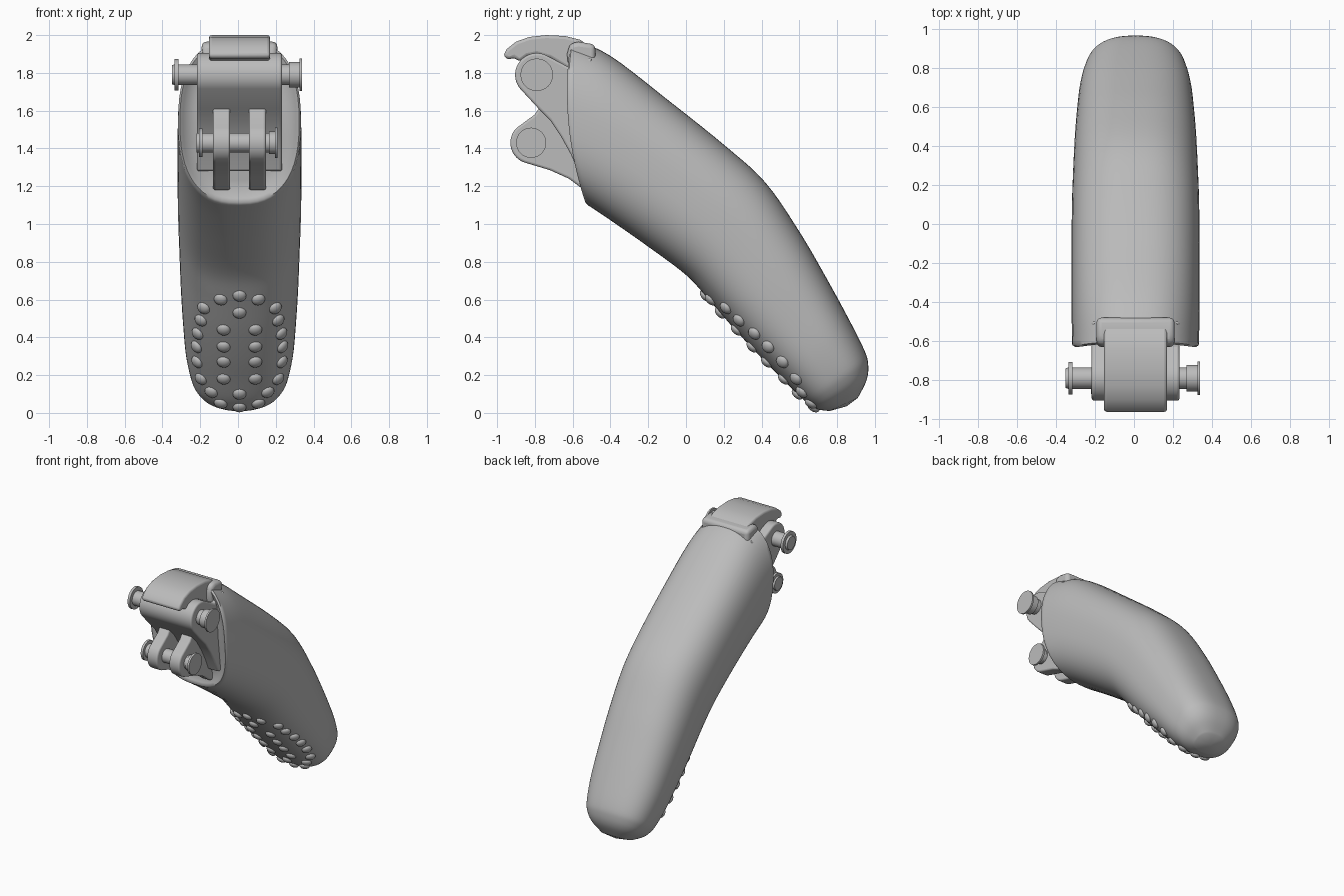
import bpy, bmesh, math
from mathutils import Vector
from mathutils.bvhtree import BVHTree

cube = bpy.data.objects.get("Cube")
if cube:
    bpy.data.objects.remove(cube, do_unlink=True)

CX = 0.008  # slight sideways offset of the symmetry plane

grey = bpy.data.materials.new("plain_grey")
grey.use_nodes = True
grey.diffuse_color = (0.5, 0.5, 0.5, 1)
grey.node_tree.nodes["Principled BSDF"].inputs["Base Color"].default_value = (0.5, 0.5, 0.5, 1)


def finish(name, bm, bevel=0.0, angle=35):
    bmesh.ops.recalc_face_normals(bm, faces=bm.faces)
    mesh = bpy.data.meshes.new(name)
    bm.to_mesh(mesh)
    bm.free()
    obj = bpy.data.objects.new(name, mesh)
    bpy.context.collection.objects.link(obj)
    mesh.materials.append(grey)
    if bevel:
        mod = obj.modifiers.new("soft_edges", 'BEVEL')
        mod.width, mod.segments = bevel, 3
        mod.limit_method, mod.angle_limit = 'ANGLE', math.radians(40)
    bpy.ops.object.select_all(action='DESELECT')
    obj.select_set(True)
    bpy.context.view_layer.objects.active = obj
    bpy.ops.object.shade_smooth_by_angle(angle=math.radians(angle))
    return obj


def spline(points, steps):
    """Catmull-Rom interpolation of equal-length tuples."""
    pts = [points[0]] + points + [points[-1]]
    out = []
    for a, b, c, d in zip(pts, pts[1:], pts[2:], pts[3:]):
        for k in range(steps):
            t = k / steps
            out.append([0.5 * (2*q + (r - p)*t + (2*p - 5*q + 4*r - s)*t*t
                               + (3*q - p - 3*r + s)*t**3)
                        for p, q, r, s in zip(a, b, c, d)])
    return out + [list(points[-1])]


# Finger body: lower y, lower z, upper y, upper z, half width, bow of the section
sections = [
    (-.52, 1.10, -.60, 1.98, .325, .055),
    (-.40, 1.02, -.40, 1.89, .328, .03),
    (-.20, .88, -.10, 1.66, .328, 0),
    (.00, .73, .20, 1.42, .326, 0),
    (.12, .60, .42, 1.22, .32, 0),
    (.26, .44, .60, .96, .312, 0),
    (.40, .29, .74, .72, .30, 0),
    (.52, .17, .86, .50, .285, 0),
    (.61, .08, .945, .33, .258, 0),
    (.66, .04, .965, .25, .23, 0),
    (.70, .018, .955, .17, .185, 0),
    (.76, .01, .91, .08, .11, 0),
]
SEG = 56


def section_ring(bm, sec, scale=1.0, push=0.0, power=2.5):
    ly, lz, uy, uz, width, bow = sec
    verts = []
    for i in range(SEG):
        a = 2 * math.pi * i / SEG
        u, v = (scale * math.copysign(abs(f) ** (2 / power), f) for f in (math.cos(a), math.sin(a)))
        y = (ly + uy) / 2 + v * (uy - ly) / 2 - bow * (1 - v * v) + push
        verts.append(bm.verts.new((CX + u * width, y, (lz + uz) / 2 + v * (uz - lz) / 2)))
    return verts


bm = bmesh.new()
first = sections[0]
rings = [section_ring(bm, first, s, p) for s, p in ((.3, .04), (.7, .04), (.84, .03), (.92, .005), (.97, -.008))]
rings += [section_ring(bm, s) for s in spline(sections, 5)]
for r0, r1 in zip(rings, rings[1:]):
    for i in range(SEG):
        j = (i + 1) % SEG
        bm.faces.new((r0[i], r0[j], r1[j], r1[i]))
bm.faces.new(rings[0])
tip = bm.verts.new((CX, .85, .035))
for i in range(SEG):
    bm.faces.new((rings[-1][i], rings[-1][(i + 1) % SEG], tip))
bmesh.ops.recalc_face_normals(bm, faces=bm.faces)
surface = BVHTree.FromBMesh(bm)
finish("finger_body", bm, angle=60)


# Side profiles extruded across x
def extrude_profile(name, profile, x0, x1, bevel):
    bm = bmesh.new()
    face = bm.faces.new([bm.verts.new((x0, y, z)) for y, z in profile])
    ext = bmesh.ops.extrude_face_region(bm, geom=[face])
    moved = [g for g in ext["geom"] if isinstance(g, bmesh.types.BMVert)]
    bmesh.ops.translate(bm, verts=moved, vec=(x1 - x0, 0, 0))
    return finish(name, bm, bevel)


def arc(cy, cz, r, start, end, n=16):
    angles = [math.radians(start + (end - start) * k / n) for k in range(n + 1)]
    return [(cy + r * math.cos(a), cz + r * math.sin(a)) for a in angles]


UPPER, LOWER = (-.79, 1.79), (-.82, 1.43)

hinge = arc(*UPPER, .115, 60, 220) + [(-.78, 1.61), (-.72, 1.55), (-.66, 1.46), (-.61, 1.37),
                                      (-.57, 1.28), (-.50, 1.28), (-.50, 1.88), (-.62, 1.83)]
extrude_profile("hinge_block", hinge, CX - .225, CX + .225, .012)

lug = arc(*LOWER, .11, 135, 255) + [(-.72, 1.285), (-.62, 1.24), (-.54, 1.18), (-.48, 1.18),
                                    (-.48, 1.55), (-.72, 1.66), (-.78, 1.61), (-.80, 1.58)]
for side, x in (("right", -.095), ("left", .095)):
    extrude_profile(side + "_lug", lug, CX + x - .045, CX + x + .045, .012)

cap = [(-.48, 1.92), (-.56, 1.975), (-.64, 1.995), (-.74, 2.0), (-.83, 1.99), (-.90, 1.965),
       (-.95, 1.925), (-.968, 1.89), (-.94, 1.87), (-.91, 1.88), (-.88, 1.86), (-.84, 1.89),
       (-.79, 1.90), (-.72, 1.88), (-.62, 1.82), (-.48, 1.78)]
extrude_profile("hooked_cap", cap, CX - .162, CX + .162, .02)

# Flared root that blends the cap into the body
root = [(-.48, 1.95), (-.57, 1.965), (-.615, 1.955), (-.63, 1.90), (-.62, 1.80), (-.48, 1.75)]
extrude_profile("cap_root", root, CX - .20, CX + .20, .025)


# Pins: turned profiles of (x, radius) around the hinge axes
def turned_pin(name, centre, profile):
    bm = bmesh.new()
    n, rings = 32, []
    for x, r in profile:
        rings.append([bm.verts.new((x, centre[0] + r * math.cos(2 * math.pi * k / n),
                                    centre[1] + r * math.sin(2 * math.pi * k / n))) for k in range(n)])
    for a, b in zip(rings, rings[1:]):
        for k in range(n):
            bm.faces.new((a[k], a[(k + 1) % n], b[(k + 1) % n], b[k]))
    bm.faces.new(rings[0])
    bm.faces.new(rings[-1])
    finish(name, bm)


turned_pin("upper_pin", UPPER, [(-.35, .05), (-.335, .055), (-.335, .083), (-.315, .083), (-.315, .055),
                                (.27, .055), (.27, .068), (.325, .068), (.325, .086), (.338, .086)])
turned_pin("lower_pin", LOWER, [(-.22, .05), (-.207, .052), (-.207, .075), (-.188, .075), (-.188, .052),
                                (.165, .052), (.165, .06), (.195, .06), (.195, .08), (.21, .08)])

# Grip bumps: sideways offset and height, mirrored and seated on the pad
pad = [(0, .62), (.1, .60), (.19, .555), (.205, .49), (.222, .42), (.228, .35), (.225, .27),
       (.205, .18), (.15, .11), (.1, .05), (0, .03), (0, .53), (.084, .44), (.084, .35),
       (.084, .27), (.084, .18), (0, .10)]
bm = bmesh.new()
for dx, z in pad:
    for sign in ((1, -1) if dx else (1,)):
        hit, normal, _, _ = surface.ray_cast(Vector((CX + sign * dx, -2, z)), Vector((0, 1, 0)))
        if hit is None:
            continue
        turn = normal.to_track_quat('Z', 'Y').to_matrix().to_4x4()
        made = bmesh.ops.create_uvsphere(bm, u_segments=16, v_segments=10, radius=1)
        bmesh.ops.scale(bm, verts=made["verts"], vec=(.036, .036, .022))
        bmesh.ops.transform(bm, verts=made["verts"], matrix=turn)
        bmesh.ops.translate(bm, verts=made["verts"], vec=hit)
finish("grip_bumps", bm, angle=60)
